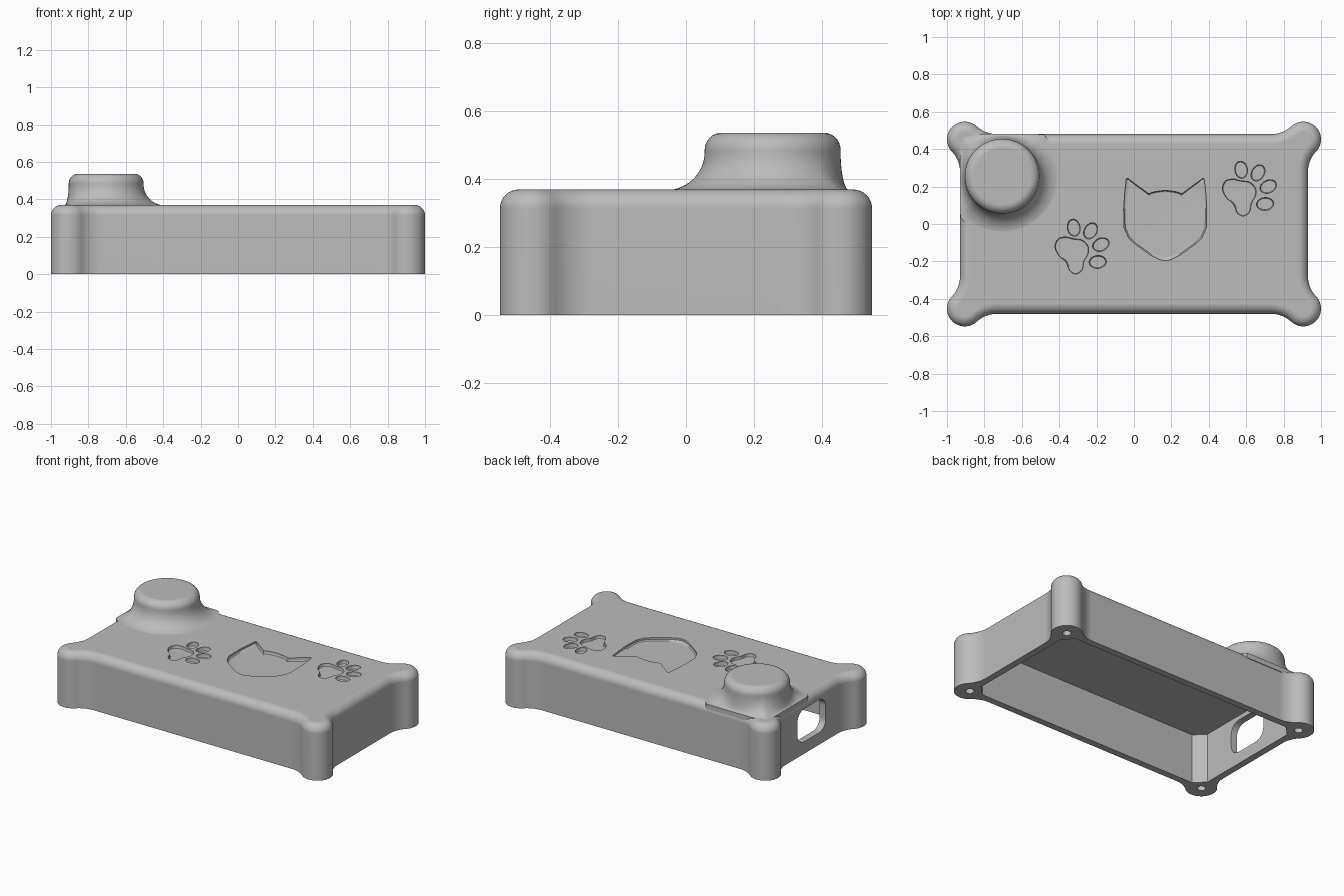
import bpy
import bmesh
from math import sin, cos, pi, tau, atan2, sqrt, radians

cube = bpy.data.objects.get("Cube")
if cube:
    bpy.data.objects.remove(cube, do_unlink=True)

grey = bpy.data.materials.new("plain grey")
grey.use_nodes = True
GREY = (0.5, 0.5, 0.5, 1)
grey.diffuse_color = GREY
grey.node_tree.nodes["Principled BSDF"].inputs["Base Color"].default_value = GREY

TOP, ROUND = 0.37, 0.055            # case height and edge rounding
WALL_X, WALL_Y = 0.93, 0.48         # straight wall positions
KNOB_X, KNOB_Y, KNOB_R = 0.905, 0.4525, 0.095
FILLET = 0.16


def loft(name, rings):
    """Closed solid through rings that share one point count."""
    bm = bmesh.new()
    loops = [[bm.verts.new(p) for p in ring] for ring in rings]
    count = len(loops[0])
    for low, high in zip(loops, loops[1:]):
        for i in range(count):
            j = (i + 1) % count
            bm.faces.new((low[i], low[j], high[j], high[i]))
    bm.faces.new(loops[0][::-1])
    bm.faces.new(loops[-1])
    bmesh.ops.recalc_face_normals(bm, faces=bm.faces)
    mesh = bpy.data.meshes.new(name)
    bm.to_mesh(mesh)
    bm.free()
    mesh.materials.append(grey)
    obj = bpy.data.objects.new(name, mesh)
    bpy.context.collection.objects.link(obj)
    return obj


def at_z(points, z, scale=1.0):
    """Place a flat outline at a height, scaled about its middle."""
    mx = sum(p[0] for p in points) / len(points)
    my = sum(p[1] for p in points) / len(points)
    return [(mx + (x - mx) * scale, my + (y - my) * scale, z) for x, y in points]


def arc(cx, cy, r, start, end, steps):
    return [(cx + r * cos(start + (end - start) * i / steps),
             cy + r * sin(start + (end - start) * i / steps)) for i in range(steps + 1)]


def ellipse(cx, cy, a, b, tilt=0.0, steps=28):
    return [(cx + x * cos(tilt) - y * sin(tilt), cy + x * sin(tilt) + y * cos(tilt))
            for x, y in ((a * cos(tau * i / steps), b * sin(tau * i / steps))
                         for i in range(steps))]


def smooth_loop(points, steps=5):
    """Closed spline through the points."""
    result, n = [], len(points)
    for i in range(n):
        a, b, c, d = (points[(i + k) % n] for k in (-1, 0, 1, 2))
        for s in range(steps):
            t = s / steps
            result.append(tuple(
                q + t * ((r - p) + t * ((2 * p - 5 * q + 4 * r - w) + t * (3 * q - p - 3 * r + w))) / 2
                for p, q, r, w in zip(a, b, c, d)))
    return result


def case_outline(inset):
    """Rectangle with round corner knobs blended in by concave fillets."""
    reach = [sqrt((FILLET + KNOB_R) ** 2 - (wall - knob + FILLET) ** 2)
             for wall, knob in ((WALL_X, KNOB_X), (WALL_Y, KNOB_Y))]
    side = (WALL_X + FILLET, KNOB_Y - reach[0])
    back = (KNOB_X - reach[1], WALL_Y + FILLET)
    a_side = atan2(KNOB_Y - side[1], KNOB_X - side[0])
    a_back = atan2(KNOB_Y - back[1], KNOB_X - back[0])
    corner = arc(*side, FILLET + inset, pi, a_side, 10)
    corner += arc(KNOB_X, KNOB_Y, KNOB_R - inset, a_side - pi, a_back + pi, 24)[1:-1]
    corner += arc(*back, FILLET + inset, a_back, -pi / 2, 10)
    half = corner + [(-x, y) for x, y in reversed(corner)]
    return half + [(-x, -y) for x, y in half]


def cut(target, cutters):
    """Subtract the cutters one by one and remove them."""
    bpy.context.view_layer.objects.active = target
    for cutter in cutters:
        cutter.hide_render = True
        mod = target.modifiers.new("cut", "BOOLEAN")
        mod.operation, mod.solver, mod.object = "DIFFERENCE", "EXACT", cutter
        bpy.ops.object.modifier_apply(modifier=mod.name)
        bpy.data.objects.remove(cutter, do_unlink=True)


def finish(obj):
    bpy.ops.object.select_all(action="DESELECT")
    obj.select_set(True)
    bpy.context.view_layer.objects.active = obj
    bpy.ops.object.shade_smooth_by_angle(angle=radians(35))
    obj.modifiers.new("flat faces stay flat", "WEIGHTED_NORMAL").keep_sharp = True


# Case shell with a rounded top edge
rings = [at_z(case_outline(0), 0)]
for i in range(9):
    a = pi / 2 * i / 8
    rings.append(at_z(case_outline(ROUND * (1 - cos(a))), TOP - ROUND * (1 - sin(a))))
case = loft("case", rings)

# Hollow inside with cut corners, open below
CX, CY, CH = 0.885, 0.435, 0.065
quarter = [(CX, CY - CH), (CX - CH, CY)]
half = quarter + [(-x, y) for x, y in reversed(quarter)]
cavity = half + [(-x, -y) for x, y in half]
cutters = [loft("cavity", [at_z(cavity, -0.1), at_z(cavity, 0.33)])]

# Screw holes in the corner knobs
for sx in (-1, 1):
    for sy in (-1, 1):
        hole = ellipse(sx * KNOB_X, sy * KNOB_Y, 0.026, 0.026)
        cutters.append(loft("screw_hole", [at_z(hole, -0.1), at_z(hole, 0.25)]))

# Cable opening in the short wall
opening = []
for k, (sy, sz) in enumerate(((1, 1), (-1, 1), (-1, -1), (1, -1))):
    opening += arc(sy * 0.08, 0.19 + sz * 0.04, 0.07, k * pi / 2, (k + 1) * pi / 2, 6)
cutters.append(loft("opening", [[(x, y, z) for y, z in opening] for x in (-1.1, -0.8)]))


def engraving(outline):
    return loft("engraving", [at_z(outline, 0.4), at_z(outline, 0.358),
                              at_z(outline, 0.351, 0.97), at_z(outline, 0.348, 0.9)])


# Engraved cat head
cat_half = [(0.06, 0.172), (0.09, 0.162), (0.2, 0.244), (0.208, 0.244), (0.217, 0.16),
            (0.222, 0.08), (0.22, -0.02), (0.195, -0.075), (0.16, -0.108), (0.08, -0.165), (0.03, -0.19)]
cat = [(0, 0.18)] + cat_half + [(0, -0.196)] + [(-x, y) for x, y in reversed(cat_half)]
cutters.append(engraving([(x + 0.167, y) for x, y in cat]))

# Engraved paw prints
pad = smooth_loop([(-.422, -.123), (-.406, -.08), (-.364, -.07), (-.32, -.08), (-.278, -.086),
                   (-.246, -.118), (-.246, -.16), (-.267, -.198), (-.278, -.246), (-.31, -.267),
                   (-.342, -.251), (-.364, -.203), (-.4, -.171)])
toes = [(-.322, -.02, 100), (-.232, -.037, 60), (-.177, -.11, 25), (-.194, -.203, 5)]
paw = [pad] + [ellipse(x, y, 0.046, 0.034, radians(tilt)) for x, y, tilt in toes]
for dx, dy in ((0, 0), (0.895, 0.31)):
    for shape in paw:
        cutters.append(engraving([(x + dx, y + dy) for x, y in shape]))

cut(case, cutters)
finish(case)

# Round button tower, its flare squeezed where it meets the case walls
BX, BY, BR, FLARE = -0.705, 0.255, 0.2, 0.115
profile = [(0, 1, 0.335), (0, 1, 0.368)]            # inset, flare amount, height
for i in range(1, 11):
    a = pi / 2 * i / 10
    profile.append((0, 1 - sin(a), 0.368 + 0.112 * (1 - cos(a))))
for i in range(9):
    a = pi / 2 * i / 8
    profile.append((0.05 * (1 - cos(a)), 0, 0.487 + 0.05 * sin(a)))
tower = []
for inset, flare, z in profile:
    ring = []
    for i in range(72):
        c, s = cos(tau * i / 72), sin(tau * i / 72)
        room = min((WALL_X + BX) / max(-c, 0.01), (WALL_Y - BY) / max(s, 0.01))
        r = BR - inset + flare * min(FLARE, room - BR)
        ring.append((BX + r * c, BY + r * s, z))
    tower.append(ring)
finish(loft("button_tower", tower))
